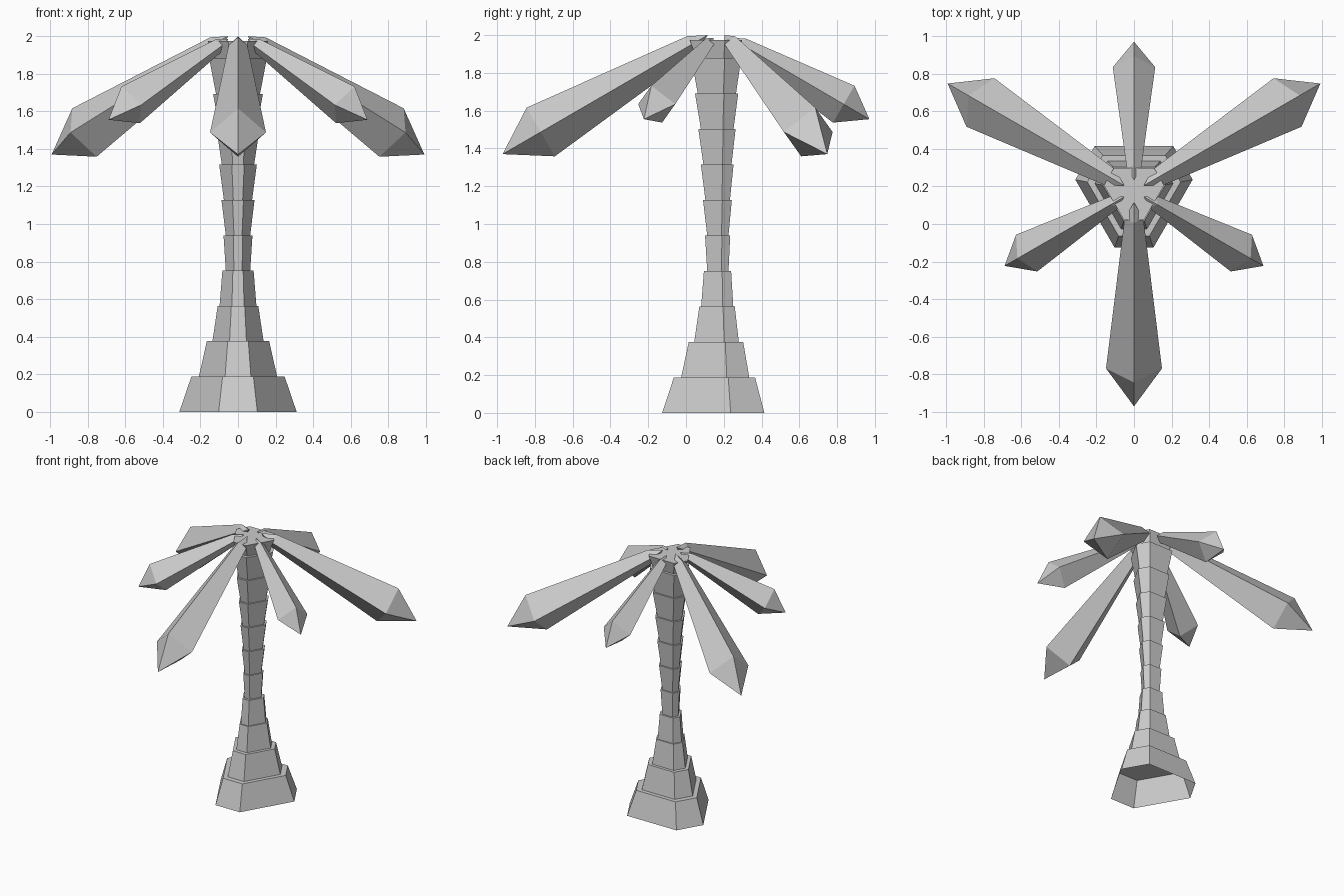
import bpy, bmesh
from math import radians, sin, cos
from mathutils import Vector

if "Cube" in bpy.data.objects:
    bpy.data.objects.remove(bpy.data.objects["Cube"])

CY = 0.175  # trunk axis in y


def make_object(name, bm):
    bmesh.ops.recalc_face_normals(bm, faces=bm.faces)
    mesh = bpy.data.meshes.new(name)
    bm.to_mesh(mesh)
    bm.free()
    obj = bpy.data.objects.new(name, mesh)
    bpy.context.collection.objects.link(obj)
    return obj


def bridge(bm, a, b):
    n = len(a)
    for i in range(n):
        j = (i + 1) % n
        bm.faces.new((a[i], a[j], b[j], b[i]))


def hexagon(bm, half_width, z):
    # triangle with cut corners
    r = half_width * 1.02
    angles = [a + s for a in (30, 150, 270) for s in (-18.9, 18.9)]
    return [bm.verts.new((r * cos(radians(a)), CY + r * sin(radians(a)), z))
            for a in angles]


def trunk_segment(i, z0, z1, w0, w1):
    bm = bmesh.new()
    low, high = hexagon(bm, w0, z0), hexagon(bm, w1, z1)
    bridge(bm, low, high)
    bm.faces.new(high)
    bm.normal_update()
    make_object(f"trunk_segment_{i}", bm)


def frond(name, angle, start, tip, stations):
    """Square-section leaf pointed at both ends; start/tip are (radius, z)."""
    out = Vector((cos(radians(angle)), sin(radians(angle)), 0))
    side = Vector((-out.y, out.x, 0))
    centre = Vector((0, CY, 0))
    p0 = centre + out * start[0] + Vector((0, 0, start[1]))
    p1 = centre + out * tip[0] + Vector((0, 0, tip[1]))
    axis = (p1 - p0).normalized()
    up = axis.cross(side).normalized()
    bm = bmesh.new()
    rings = [[bm.verts.new(p0 + axis * d + v * r) for v in (up, side, -up, -side)]
             for d, r in stations]
    bridge(bm, *rings)
    for point, ring in ((p0, rings[0]), (p1, rings[1])):
        v = bm.verts.new(point)
        for i in range(4):
            bm.faces.new((v, ring[i], ring[(i + 1) % 4]))
    make_object(name, bm)


# Trunk: stacked tapered segments (bottom and top half widths)
widths = [(.312, .248), (.208, .166), (.136, .108), (.098, .083), (.065, .077),
          (.065, .088), (.075, .100), (.086, .114), (.100, .132), (.117, .153),
          (.128, .160)]
for i, (w0, w1) in enumerate(widths):
    trunk_segment(i, i * 0.188, min((i + 1) * 0.188, 1.975), w0, w1)

# Fronds: three long and three short, alternating
for k in range(3):
    frond(f"long_frond_{k}", -90 + 120 * k, (.06, 2.0), (1.146, 1.37),
          [(.098, .05), (1.022, .149)])
    frond(f"short_frond_{k}", -30 + 120 * k, (.06, 1.985), (.796, 1.555),
          [(.07, .038), (.695, .113)])
